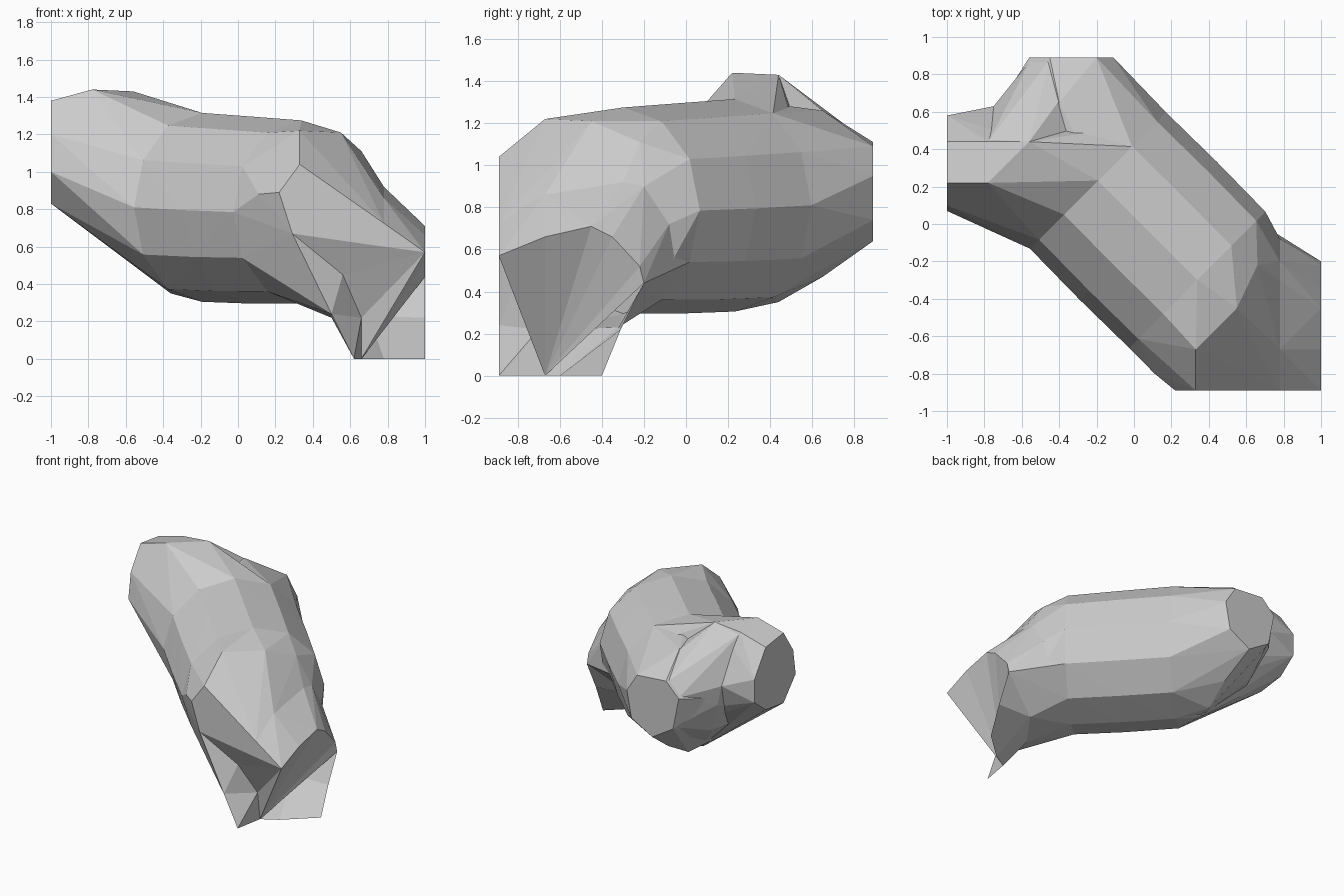
import bpy, bmesh
from math import sin, cos, pi
from mathutils import Vector

if "Cube" in bpy.data.objects:
    bpy.data.objects.remove(bpy.data.objects["Cube"])

AXIS = Vector((1, -1, 0)).normalized()
SIDE = Vector((1, 1, 0)).normalized()
UP = Vector((0, 0, 1))


def ring(t, z, w, h, n=12):
    """Oval cross-section of the diagonal body at distance t along its axis."""
    c = Vector((0.02, 0.02, z)) + AXIS * t
    return [c + SIDE * w * cos(2 * pi * i / n) + UP * h * sin(2 * pi * i / n)
            for i in range(n)]


def finish(name, bm):
    me = bpy.data.meshes.new(name)
    bm.to_mesh(me)
    bm.free()
    ob = bpy.data.objects.new(name, me)
    bpy.context.collection.objects.link(ob)
    return ob


def hull(name, pts):
    bm = bmesh.new()
    for p in pts:
        bm.verts.new(p)
    bmesh.ops.remove_doubles(bm, verts=bm.verts[:], dist=0.0005)
    bmesh.ops.convex_hull(bm, input=bm.verts[:])
    bmesh.ops.delete(bm, geom=[v for v in bm.verts if not v.link_faces], context='VERTS')
    bmesh.ops.recalc_face_normals(bm, faces=bm.faces[:])
    return finish(name, bm)


def sheet(name, polys):
    bm = bmesh.new()
    for poly in polys:
        bm.faces.new([bm.verts.new(p) for p in poly])
    bmesh.ops.remove_doubles(bm, verts=bm.verts[:], dist=0.001)
    bmesh.ops.recalc_face_normals(bm, faces=bm.faces[:])
    return finish(name, bm)


def unite(base, others):
    """Merge the solid parts so no hidden inner walls remain."""
    for o in others:
        m = base.modifiers.new("join", 'BOOLEAN')
        m.operation, m.solver, m.object = 'UNION', 'EXACT', o
    dg = bpy.context.evaluated_depsgraph_get()
    me = bpy.data.meshes.new_from_object(base.evaluated_get(dg))
    base.modifiers.clear()
    base.data = me
    for o in others:
        bpy.data.objects.remove(o)


back_ring = ring(-0.3, 0.81, 0.515, 0.505)
front_ring = ring(0.45, 0.785, 0.515, 0.49)

# main barrel
body = hull("body", back_ring + ring(0.08, 0.795, 0.52, 0.5) + front_ring)

# upper left stub, cut flat at x = -1
cap = [(.22, .83), (.44, .86), (.58, .97), (.58, 1.15), (.44, 1.35),
       (.22, 1.38), (.1, 1.2), (.07, 1.0)]
left = hull("left_stub", back_ring + [(-1, y, z) for y, z in cap] + [
    (-.78, .22, 1.44), (-.56, .44, 1.43), (-.78, .44, 1.41), (-.78, 0, .98),
    (-.78, .25, .7), (-.75, .63, 1.05), (-.53, .25, .48), (-.36, .3, .35)])

# back stub, cut flat at the rear
cap = [(-.56, 1.0), (-.51, .75), (-.33, .64), (-.15, .74), (-.11, .95),
       (-.2, 1.09), (-.45, 1.11)]
back = hull("back_stub", back_ring + [(x, .89, z) for x, z in cap] + [
    (-.4, .65, 1.26), (-.3, .65, .47), (.11, .63, .85), (-.72, .64, .95),
    (-.33, .44, .35), (-.53, .25, .48)])

# web filling the fork between the two stubs
web = hull("web", [
    (-.75, .63, 1.05), (-.72, .64, .9), (-.56, .44, 1.43), (-.78, .44, 1.4),
    (-.45, .88, 1.1), (-.55, .88, 1.0), (-.51, .88, .76), (-.78, .26, .71),
    (-.53, .25, .49), (-.3, .64, .48), (-.1, .3, .8), (-.2, .3, 1.2),
    (-.62, .55, .64), (-.4, .66, 1.25), (-.36, .31, .36)])

# sloping front shoulder, in two steps so that it dips at x = 0.78
rim = [(1, -.89, .57), (1, -.67, .66), (1, -.45, .71), (1, -.35, .66),
       (1, -.22, .52), (1, -.2, .44)]
A, Q = (.29, -.89, .67), (.78, -.08, .72)
mid = [(.78, -.89, .725), (.78, -.67, .86), (.78, -.3, .92), (.78, -.2, .9),
       Q, (.78, -.09, .5), (.78, -.89, .6)]
shoulder = hull("shoulder", front_ring + mid + [
    A, (.33, -.89, 1.04), (.22, -.89, .89), (.5, -.89, .92), (.33, -.67, 1.22),
    (.11, -.8, .88), (.55, -.45, 1.21), (.66, -.22, 1.11)])
spout = hull("spout", mid + rim)
unite(body, [left, back, web, shoulder, spout])

# open the spout end and underside, which the folded infill replaces
bm = bmesh.new()
bm.from_mesh(body.data)
bm.normal_update()
gone = [f for f in bm.faces
        if (f.normal.x > .9 and f.calc_center_median().x > .97)
        or (f.normal.z < -.45 and max(v.co.x for v in f.verts) > .72)]
bmesh.ops.delete(bm, geom=gone, context='FACES')
bm.to_mesh(body.data)
bm.free()

# open skirt flaring from the barrel's end down to the ground
foot = [(.62, -.89, 0), (.66, -.67, 0), (.78, -.6, 0), (1, -.4, 0)]
middle = [(.5, -.89, .24), (.5, -.6, .22), (.7, -.32, .23), (1, -.31, .22)]
M0, M1, M2, M3 = middle
R, L = front_ring, rim[5]
sheet("skirt", [(foot[i], foot[i + 1], middle[i + 1], middle[i]) for i in range(3)] + [
    (M0, A, R[7]), (M0, R[7], R[8]), (M0, R[8], M1), (M1, R[8], R[9]),
    (M1, R[9], M2), (M2, R[9], R[10]), (M2, R[10], L), (M2, L, M3),
    (L, R[10], R[11]), (L, R[11], Q), (R[11], R[0], Q), (L, Q, rim[4])])

# folded infill between the skirt and the shoulder
D, B, C = foot[1], (.56, -.8, .45), (.66, -.7, .22)
fan = [(D, rim[i], rim[i + 1]) for i in range(5)]
sheet("infill", fan + [(rim[0], A, B), (rim[0], B, C), (rim[0], C, D),
                       (A, M0, B), (M0, C, B), (M0, foot[0], C), (foot[0], D, C)])
